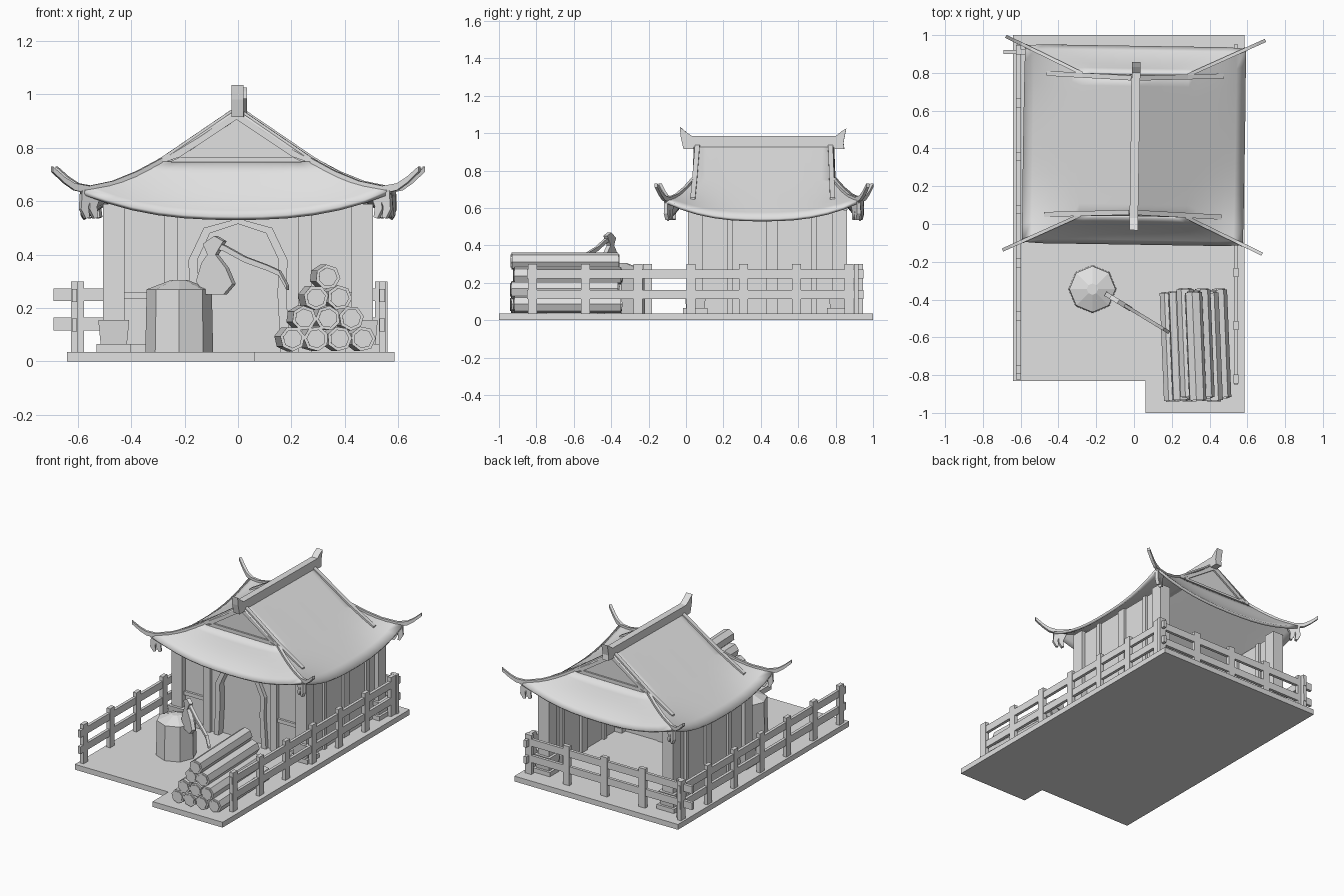
import bpy, bmesh, math, random
from mathutils import Vector, Matrix

if "Cube" in bpy.data.objects:
    bpy.data.objects.remove(bpy.data.objects["Cube"], do_unlink=True)
random.seed(4)

mat = bpy.data.materials.new("plain grey")
mat.use_nodes = True
GREY = (0.75, 0.75, 0.75, 1)
mat.diffuse_color = GREY
mat.node_tree.nodes["Principled BSDF"].inputs["Base Color"].default_value = GREY
X, Y, Z = Vector((1, 0, 0)), Vector((0, 1, 0)), Vector((0, 0, 1))
MID = 0.417      # centre of the house along y
FLOOR = 0.036


def finish(name, bm):
    bmesh.ops.recalc_face_normals(bm, faces=bm.faces)
    me = bpy.data.meshes.new(name)
    bm.to_mesh(me)
    bm.free()
    me.materials.append(mat)
    ob = bpy.data.objects.new(name, me)
    bpy.context.collection.objects.link(ob)
    return ob


def prism(name, pts, origin, u, width, v=Z):
    """Extrude a flat outline, drawn in the u-v plane, evenly to both sides."""
    u = Vector(u).normalized()
    n = u.cross(v)
    bm = bmesh.new()
    base = Vector(origin) - n * width / 2
    face = bm.faces.new([bm.verts.new(base + u * a + v * b) for a, b in pts])
    new = bmesh.ops.extrude_face_region(bm, geom=[face])["geom"]
    bmesh.ops.translate(bm, vec=n * width,
                        verts=[e for e in new if isinstance(e, bmesh.types.BMVert)])
    return finish(name, bm)


def box(name, x0, x1, y0, y1, z0, z1, taper=1):
    bm = bmesh.new()
    bmesh.ops.create_cube(bm, size=1)
    for p in bm.verts:
        k = taper if p.co.z < 0 else 1
        p.co = Vector(((x0 + x1) / 2 + p.co.x * k * (x1 - x0),
                       (y0 + y1) / 2 + p.co.y * k * (y1 - y0),
                       (z0 + z1) / 2 + p.co.z * (z1 - z0)))
    return finish(name, bm)


def strip(path, h0, h1):
    """Outline of a band hanging below a path, changing from depth h0 to h1."""
    n = len(path) - 1
    low = [(a, b - h0 - (h1 - h0) * i / n) for i, (a, b) in enumerate(path)]
    return path + low[::-1]


def ring(r, sides, turn=0):
    return [(r * math.cos(turn + math.tau * i / sides),
             r * math.sin(turn + math.tau * i / sides)) for i in range(sides)]


def cone(name, x, y, z0, z1, r0, r1, sides):
    bm = bmesh.new()
    bmesh.ops.create_cone(bm, cap_ends=True, segments=sides, radius1=r0, radius2=r1, depth=z1 - z0)
    bmesh.ops.translate(bm, vec=(x, y, (z0 + z1) / 2), verts=bm.verts)
    return finish(name, bm)


# Curved hip-and-gable roof shell: straight side slopes, swept-up corners
GX, GY, GZ = 0.28, 0.375, 0.742      # half size and height of the gable base
EX, EY = 0.582, 0.52                 # half size of the eaves
TOP = 0.935
N, M = 12, 6
bm = bmesh.new()


def skirt(i, j, side, sign):
    t, s = 2 * i / N - 1, j / M
    top = (GX, GY * t) if side else (GX * t, GY)
    low = (EX, EY * t) if side else (EX * t, EY)
    x = top[0] * (1 - s) + low[0] * s
    y = top[1] * (1 - s) + low[1] * s
    sag = 0.022 * math.sin(math.pi * s) * (t * t if side else 1)
    z = GZ * (1 - s) + (0.536 + 0.1 * abs(t) ** 2.5) * s - sag
    return bm.verts.new((sign * x, MID + sign * y, z))


for side in (True, False):
    for sign in (1, -1):
        g = [[skirt(i, j, side, sign) for j in range(M + 1)] for i in range(N + 1)]
        if side:
            for i, row in enumerate(g):
                row.insert(0, bm.verts.new((0, MID + sign * GY * (2 * i / N - 1), TOP)))
        for a, b in zip(g, g[1:]):
            for j in range(len(a) - 1):
                bm.faces.new((a[j], b[j], b[j + 1], a[j + 1]))
bmesh.ops.remove_doubles(bm, verts=bm.verts, dist=0.0005)
roof = finish("roof", bm)
solid = roof.modifiers.new("thickness", "SOLIDIFY")
solid.thickness, solid.offset = 0.018, 0
bpy.context.view_layer.objects.active = roof
roof.select_set(True)
bpy.ops.object.shade_smooth_by_angle(angle=math.radians(30))
roof.select_set(False)
roof_parts = [roof]

# Ridge beam with upturned ends
roof_parts.append(prism("ridge_beam", [
    (-.43, .915), (.43, .915), (.425, .95), (.44, 1.025), (.415, 1.01), (.385, .985),
    (-.385, .985), (-.415, 1.005), (-.45, 1.035), (-.445, .98)], (.005, MID, 0), Y, .045))

for sy in (-1, 1):
    # Gable triangle and its raised border
    y = MID + sy * (GY - .02)
    roof_parts += [
        prism("gable_panel", [(-GX, GZ - .01), (GX, GZ - .01), (0, .93)], (0, y, 0), X, .02),
        prism("gable_sill", [(-GX, GZ - .01), (GX, GZ - .01), (.21, .766), (-.21, .766)],
              (0, y + sy * .012, 0), X, .018)]
    for sx in (-1, 1):
        d = Vector((sx * .395, sy * .185, 0)).normalized()
        o = Vector((sx * GX, MID + sy * GY, 0))
        rib = [(0, .762), (.1, .713), (.2, .676), (.3, .657), (.36, .667), (.4, .69), (.45, .73)]
        roof_parts += [
            prism("gable_border", [(GX, GZ), (0, TOP), (0, .905), (.21, .766)],
                  (0, y + sy * .012, 0), (sx, 0, 0), .018),
            # Bar lying on the roof slope beside the gable
            prism("slope_bar", strip([(.02, .942), (GX, .765), (.47, .655)], .035, .025),
                  (0, MID + sy * (GY - .02), 0), (sx, sy * .04, 0), .026),
            # Hip rib sweeping up past the roof corner
            prism("hip_rib", strip(rib, .038, .02), o, d, .018)]
        # Hook ornaments under the roof corner
        for k in (.265, .3):
            roof_parts.append(prism("corner_hook", [
                (k - .02, .64), (k + .03, .64), (k + .035, .57), (k + .015, .535),
                (k, .54), (k + .005, .58)], o, d, .022))

# The whole roof sits very slightly askew on the walls
centre = Vector((0, MID, 0))
for part in roof_parts:
    part.matrix_world = (Matrix.Translation(centre) @ Matrix.Rotation(math.radians(-.9), 4, "Z")
                         @ Matrix.Translation(-centre))

# Ground slab with its front extension
prism("ground_slab", [(-.64, -.83), (.06, -.83), (.06, -1), (.585, -1), (.585, 1), (-.64, 1)],
      (0, 0, FLOOR / 2), X, FLOOR, Y)

# Front wall with an arched doorway, its frame and recessed door
arch = [(.16, FLOOR), (.148, .25), (.152, .38), (.105, .48), (0, .515)]
arch = arch + [(-a, b) for a, b in arch[-2::-1]]
prism("front_wall", [(-.47, FLOOR), (-.47, .58), (.47, .58), (.47, FLOOR)] + arch, (0, .06, 0), X, .03)
outer = [(a * 1.22, b + (.02 if b > .4 else 0)) for a, b in arch]
prism("door_frame", arch + outer[::-1], (0, .045, 0), X, .05)
prism("door", arch, (0, .075, 0), X, .012)
for s in (-1, 1):
    box("front_pilaster", s * .25 - .025, s * .25 + .025, .02, .06, FLOOR, .59)
    a, b = sorted((s * .26, s * .44))
    box("front_rail", a, b, .03, .06, .235, .26)
    box("front_foot_rail", a, b, .03, .06, FLOOR, .065)

# Side walls, pilasters, corner columns and their bases
for s in (-1, 1):
    x = s * .465
    box("side_wall", x - .012, x + .012, .05, .82, FLOOR, .58)
    for y, half in ((.235, .015), (.46, .03), (.685, .015)):
        box("side_pilaster", x - .028, x + .028, y - half, y + half, FLOOR, .58)
    for y in (.05, .82):
        box("corner_column", x - .04, x + .04, y - .04, y + .04, FLOOR, .59)
        box("column_base", x - .058, x + .058, y - .058, y + .058, FLOOR, .155, .8)
        box("column_foot", x - .065, x + .065, y - .065, y + .065, FLOOR, .065)

# Fences along both sides and the back
for x, shift in ((.54, 0), (-.612, .05)):
    for i in range(7):
        y = -.82 + .282 * i + shift
        box("fence_post", x - .013, x + .013, y - .024, y + .024, .02, .3)
    for z in (.137, .247):
        box("fence_rail", x - .01, x + .01, -.85 + shift / 2, .95, z - .024, z + .024)
for i in range(5):
    x = -.6 + .284 * i
    box("back_fence_post", x - .024, x + .024, .897, .923, .02, .3)
for z in (.14, .25):
    box("back_fence_rail", -.69, .56, .9, .92, z - .024, z + .024)

# Stacked logs in a 4-3-2-1 pyramid
turned = Vector((1, .04, 0))
for row in range(4):
    for i in range(4 - row):
        cx = .325 + (i - (3 - row) / 2) * .088
        cz = .085 + row * .077
        turn = random.uniform(0, 1)
        o = (cx, -.64 + random.uniform(-.012, .012), cz)
        prism("log", ring(.047, 7, turn), o, turned, .57)
        prism("log_core", ring(.036, 7, turn), o, turned, .582)

# Chopping stump with a shallow pointed top
cone("stump", -.22, -.345, FLOOR, .27, .127, .122, 8)
cone("stump_top", -.22, -.345, .27, .305, .122, .03, 8)

# Axe stuck in the stump
axe_dir, axe_at = (.855, -.52, 0), (-.1, -.4, 0)
prism("axe_head", [(-.06, .3), (-.035, .37), (-.01, .4), (-.03, .44), (.02, .47), (.06, .45),
                   (.025, .4), (.07, .35), (.1, .29), (.06, .25), (-.02, .25)], axe_at, axe_dir, .025)
prism("axe_handle", strip([(0, .452), (.06, .435), (.15, .392), (.25, .36), (.3, .34), (.335, .285)],
                          .024, .018), axe_at, axe_dir, .018)
